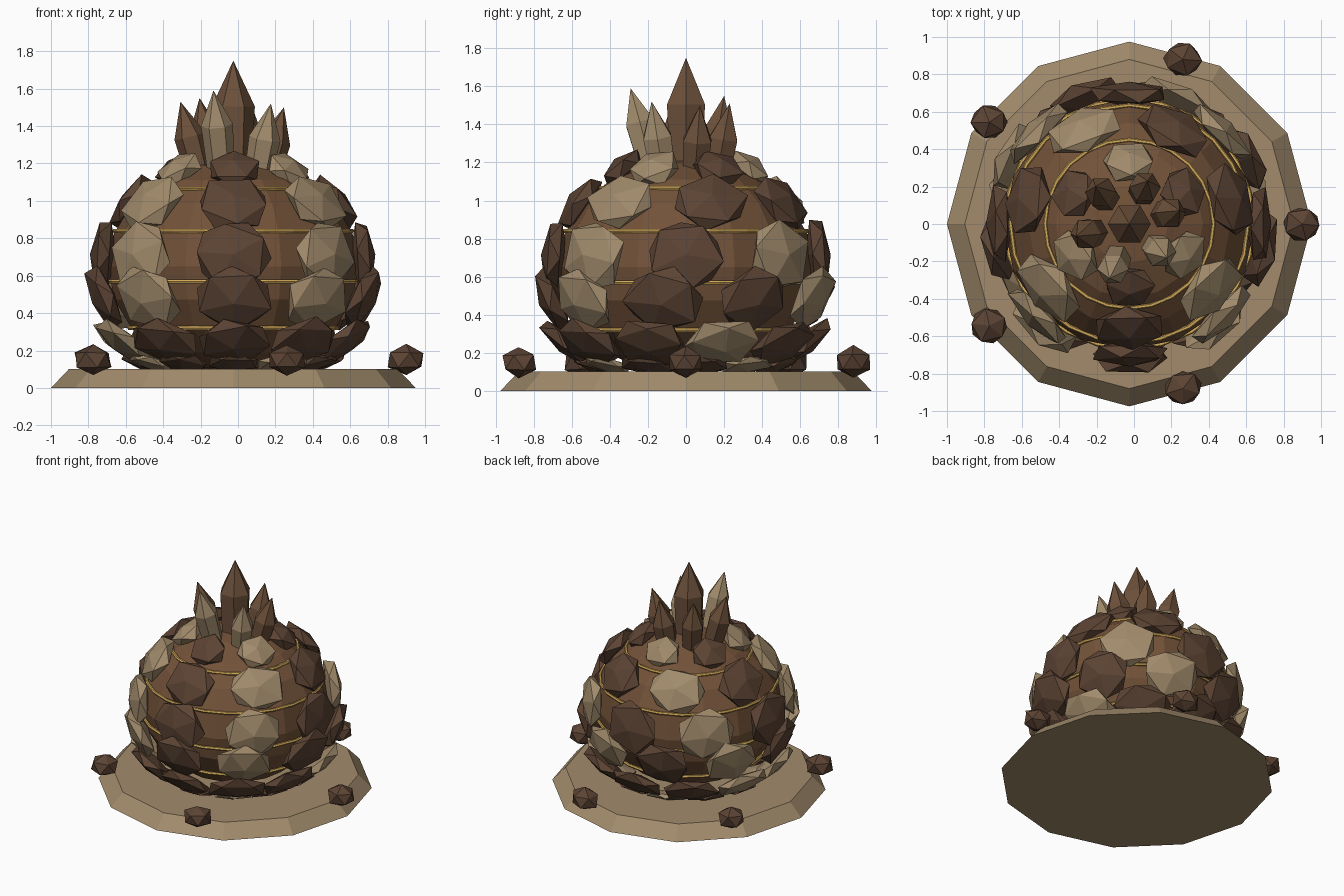
import bpy, bmesh, math, random
from mathutils import Vector, Matrix

if "Cube" in bpy.data.objects:
    bpy.data.objects.remove(bpy.data.objects["Cube"])

random.seed(7)
CX = -0.025  # centre of the mound


def material(name, rgb):
    m = bpy.data.materials.new(name)
    m.diffuse_color = (*rgb, 1)
    m.use_nodes = True
    m.node_tree.nodes["Principled BSDF"].inputs["Base Color"].default_value = m.diffuse_color
    return m


DARK = material("dark_rock", (0.107, 0.057, 0.034))
TAN = material("tan_rock", (0.36, 0.26, 0.15))
BROWN = material("body_brown", (0.17, 0.085, 0.041))
CRYSTAL = material("crystal_brown", (0.15, 0.08, 0.042))
GOLD = material("gold", (0.65, 0.40, 0.10))


def finish(bm, name, mat, matrix=Matrix()):
    bmesh.ops.recalc_face_normals(bm, faces=bm.faces)
    me = bpy.data.meshes.new(name)
    bm.to_mesh(me)
    bm.free()
    me.materials.append(mat)
    ob = bpy.data.objects.new(name, me)
    ob.matrix_world = matrix
    bpy.context.collection.objects.link(ob)
    return ob


def frame(loc, x, y, z):
    m = Matrix((x, y, z)).transposed().to_4x4()
    m.translation = loc
    return m


def rock(name, size, mat, matrix, jitter=0.08):
    """Flattened 20-sided stone with slightly uneven corners."""
    bm = bmesh.new()
    bmesh.ops.create_icosphere(bm, subdivisions=1, radius=1)
    spin = Matrix.Rotation(random.uniform(0, 6.28), 3, 'Z')
    for v in bm.verts:
        p = spin @ v.co * (1 + random.uniform(-jitter, jitter))
        v.co = Vector((p.x * size[0], p.y * size[1], p.z * size[2]))
    return finish(bm, name, mat, matrix)


def crystal(name, base, tip, radius, point, mat):
    """Six-sided column ending in a point."""
    axis = (tip - base).normalized()
    length = (tip - base).length
    bm = bmesh.new()
    rings = []
    for r, h in ((radius * 0.85, 0), (radius, length - point)):
        rings.append([bm.verts.new((r * math.cos(a), r * math.sin(a), h))
                      for a in (k * math.pi / 3 for k in range(6))])
    top = bm.verts.new((0, 0, length))
    bm.faces.new(rings[0])
    for k in range(6):
        n = (k + 1) % 6
        bm.faces.new((rings[0][k], rings[0][n], rings[1][n], rings[1][k]))
        bm.faces.new((rings[1][k], rings[1][n], top))
    m = Vector((0, 0, 1)).rotation_difference(axis).to_matrix().to_4x4()
    m.translation = base
    return finish(bm, name, mat, m)


# Twelve-sided bevelled base
bm = bmesh.new()
bmesh.ops.create_cone(bm, cap_ends=True, segments=12, radius1=0.975, radius2=0.88, depth=0.1)
bmesh.ops.rotate(bm, verts=bm.verts, matrix=Matrix.Rotation(math.pi / 2, 3, 'Z'))
finish(bm, "base", TAN, Matrix.Translation((CX, 0, 0.05)))

# Rounded body
bm = bmesh.new()
bmesh.ops.create_uvsphere(bm, u_segments=16, v_segments=10, radius=1)
bmesh.ops.scale(bm, verts=bm.verts, vec=(0.67, 0.67, 0.57))
finish(bm, "body", BROWN, Matrix.Translation((CX, 0, 0.65)))

# Gold bands
for i, (z, r) in enumerate(((0.32, 0.555), (0.57, 0.665), (0.84, 0.635), (1.065, 0.45))):
    bpy.ops.mesh.primitive_torus_add(major_segments=24, minor_segments=6, major_radius=r,
                                     minor_radius=0.012, location=(CX, 0, z))
    ob = bpy.context.object
    ob.name = f"gold_band_{i + 1}"
    ob.data.materials.append(GOLD)

# Plate rows: radius, height, normal tilt (degrees), half width, half height, thickness, colours
ROWS = (
    (0.49, 0.135, -72, 0.16, 0.13, 0.035, "DLDDLDLDDLD"),
    (0.63, 0.250, -50, 0.22, 0.18, 0.06, "DDDLDDDLLD"),
    (0.705, 0.480, -24, 0.22, 0.195, 0.07, "DLDDLDLDL"),
    (0.695, 0.710, 4, 0.225, 0.205, 0.07, "DLDLDLDL"),
    (0.555, 0.990, 36, 0.215, 0.185, 0.07, "DLDDLDL"),
    (0.335, 1.165, 52, 0.15, 0.135, 0.07, "DLDLDL"),
)
for i, (r, z, tilt, w, h, t, colours) in enumerate(ROWS):
    e = math.radians(tilt)
    for j, c in enumerate(colours):
        a = -math.pi / 2 + j * 2 * math.pi / len(colours)
        out = Vector((math.cos(a), math.sin(a), 0))
        side = Vector((-math.sin(a), math.cos(a), 0))
        normal = out * math.cos(e) + Vector((0, 0, math.sin(e)))
        rock(f"plate_row_{i + 1}_{j + 1}", (w, h, t), DARK if c == "D" else TAN,
             frame(out * r + Vector((CX, 0, z)), side, normal.cross(side), normal))

# Crystal crown: angle, tip radius, tip height, colour
crystal("crown_crystal_centre", Vector((CX, 0, 1.1)), Vector((CX, 0, 1.75)), 0.115, 0.245, CRYSTAL)
CROWN = ((132, 0.27, 1.55, CRYSTAL), (67, 0.25, 1.51, CRYSTAL), (15, 0.28, 1.50, CRYSTAL),
         (-42, 0.27, 1.52, TAN), (-110, 0.31, 1.59, TAN), (-167, 0.29, 1.53, CRYSTAL))
for i, (deg, r, z, mat) in enumerate(CROWN):
    a = math.radians(deg)
    out = Vector((math.cos(a), math.sin(a), 0))
    c = Vector((CX, 0, 0))
    crystal(f"crown_crystal_{i + 1}", c + out * 0.17 + Vector((0, 0, 1.1)),
            c + out * r + Vector((0, 0, z)), 0.085, 0.19, mat)

# Loose stones on the rim
for k in range(5):
    a = k * 2 * math.pi / 5
    rock(f"rim_stone_{k + 1}", (0.11, 0.10, 0.085), DARK,
         Matrix.Translation((CX + 0.925 * math.cos(a), 0.925 * math.sin(a), 0.15)))
